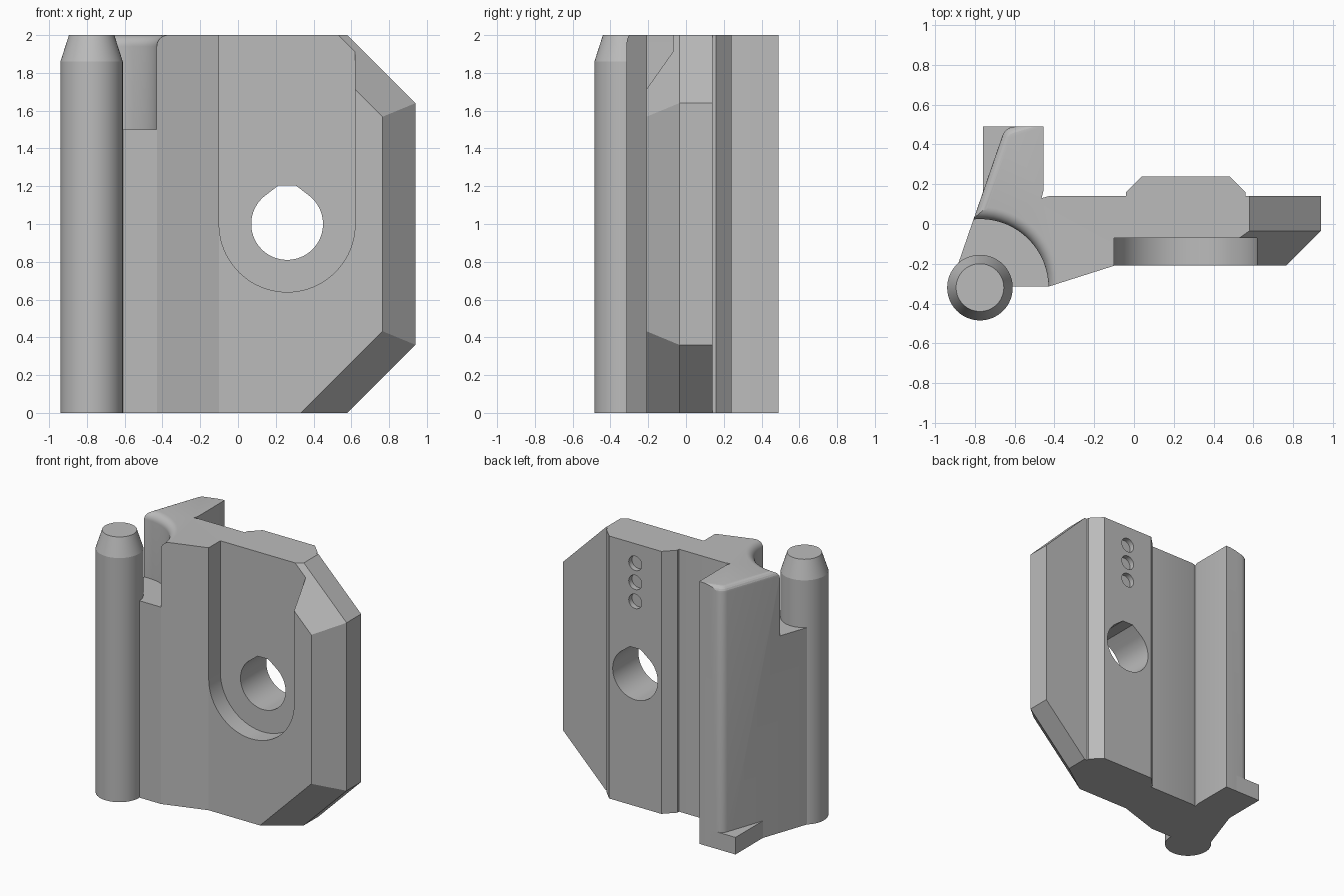
import bpy, bmesh, math
from mathutils import Vector

if "Cube" in bpy.data.objects:
    bpy.data.objects.remove(bpy.data.objects["Cube"], do_unlink=True)

grey = bpy.data.materials.new("plain_grey")
grey.use_nodes = True
colour = (0.5, 0.5, 0.5, 1)
grey.diffuse_color = colour
grey.node_tree.nodes["Principled BSDF"].inputs["Base Color"].default_value = colour


def make(name, bm):
    bmesh.ops.recalc_face_normals(bm, faces=bm.faces)
    mesh = bpy.data.meshes.new(name)
    bm.to_mesh(mesh)
    bm.free()
    mesh.materials.append(grey)
    obj = bpy.data.objects.new(name, mesh)
    bpy.context.collection.objects.link(obj)
    return obj


def prism(points, low, high, upright=False):
    """Extrude a flat outline along z, or along y when upright."""
    bm = bmesh.new()
    place = (lambda a, b, t: (a, t, b)) if upright else (lambda a, b, t: (a, b, t))
    face = bm.faces.new([bm.verts.new(place(a, b, low)) for a, b in points])
    moved = bmesh.ops.extrude_face_region(bm, geom=[face])["geom"]
    verts = [g for g in moved if isinstance(g, bmesh.types.BMVert)]
    bmesh.ops.translate(bm, verts=verts, vec=place(0, 0, high - low))
    return bm


def lathe(points, x, y):
    """Spin an outline of (radius, height) about a vertical axis."""
    bm = bmesh.new()
    verts = [bm.verts.new((x + r, y, z)) for r, z in points]
    edges = [bm.edges.new(pair) for pair in zip(verts, verts[1:])]
    bmesh.ops.spin(bm, geom=verts + edges, cent=(x, y, 0), axis=(0, 0, 1),
                   angle=math.tau, steps=64)
    bmesh.ops.remove_doubles(bm, verts=bm.verts, dist=1e-4)
    return bm


def arc(x, y, r, start, end, steps):
    angles = [math.radians(start + (end - start) * i / steps) for i in range(steps + 1)]
    return [(x + r * math.cos(a), y + r * math.sin(a)) for a in angles]


# Plate with its wing, as one plan outline
PIN = (-0.775, -0.32)
outline = [(-0.775, -0.315), (-0.43, -0.315), (-0.10, -0.21), (0.765, -0.21),
           (0.94, -0.035), (0.94, 0.14), (0.56, 0.14), (0.56, 0.16), (0.48, 0.24),
           (0.04, 0.24), (-0.04, 0.16), (-0.04, 0.14), (-0.43, 0.14), (-0.465, 0.13),
           (-0.455, 0.17), (-0.455, 0.49)]
outline += arc(-0.60, 0.425, 0.065, 90, 160, 5) + [(-0.907, -0.265)]
bm = prism(outline, 0, 2)

# Sloping corners, and the bevels in front of them
for z, up in ((1.64, 1), (0.36, -1)):
    for normal in ((1, 0, up), (1, -math.sqrt(2), up)):
        cut = bmesh.ops.bisect_plane(
            bm, geom=bm.verts[:] + bm.edges[:] + bm.faces[:], dist=1e-5,
            plane_co=(0.94, -0.035, z), plane_no=Vector(normal), clear_outer=True)
        rim = [e for e in bm.edges if e.is_boundary]
        bmesh.ops.holes_fill(bm, edges=rim, sides=0)

# Rounded top edge of the wing
crest = [e for e in bm.edges
         if all(v.co.z > 1.99 and v.co.x < -0.58 for v in e.verts)
         and max(v.co.y for v in e.verts) > 0]
bmesh.ops.bevel(bm, geom=crest, offset=0.045, segments=5, profile=0.5, affect='EDGES')
body = make("plate_and_wing", bm)

# Cutters: rounded notch round the pin, front slot, main hole, small holes
HX = 0.26
cutters = [
    lathe([(0, 1.5), (0.345, 1.5)] + arc(0.405, 1.94, 0.06, 180, 90, 8)
          + [(0.405, 2.1), (0, 2.1)], *PIN),
    prism(arc(HX, 1, 0.36, 180, 360, 40) + [(HX + 0.36, 2.1), (HX - 0.36, 2.1)],
          -0.5, -0.07, True),
    prism(arc(HX, 1, 0.19, 130, 410, 48) + [(HX + 0.045, 1.205), (HX - 0.045, 1.205)],
          -0.5, 0.5, True),
]
for z in (1.56, 1.705, 1.85):
    cutters.append(prism(arc(HX, z, 0.055, 0, 345, 23), 0.20, 0.4, True))

helpers = []
for bm in cutters:
    cutter = make("cutter", bm)
    cutter.hide_render = True
    helpers.append(cutter)
    mod = body.modifiers.new("cut", 'BOOLEAN')
    mod.operation, mod.solver, mod.object = 'DIFFERENCE', 'EXACT', cutter

# Bake the cuts, then drop the cutters
graph = bpy.context.evaluated_depsgraph_get()
baked = bpy.data.meshes.new_from_object(body.evaluated_get(graph))
body.modifiers.clear()
body.data = baked
for cutter in helpers:
    bpy.data.objects.remove(cutter, do_unlink=True)

# Hinge pin with a tapered tip, and the foot behind the wing
pin = make("hinge_pin", lathe([(0, 0), (0.165, 0), (0.165, 1.86), (0.12, 2), (0, 2)], *PIN))
foot = make("wing_foot", prism([(-0.76, 0.12), (-0.6, 0.12), (-0.55, 0.49), (-0.76, 0.49)],
                               0, 0.13))

bpy.ops.object.select_all(action='DESELECT')
for obj in (body, pin):
    obj.select_set(True)
bpy.context.view_layer.objects.active = body
bpy.ops.object.shade_smooth_by_angle(angle=math.radians(17))
